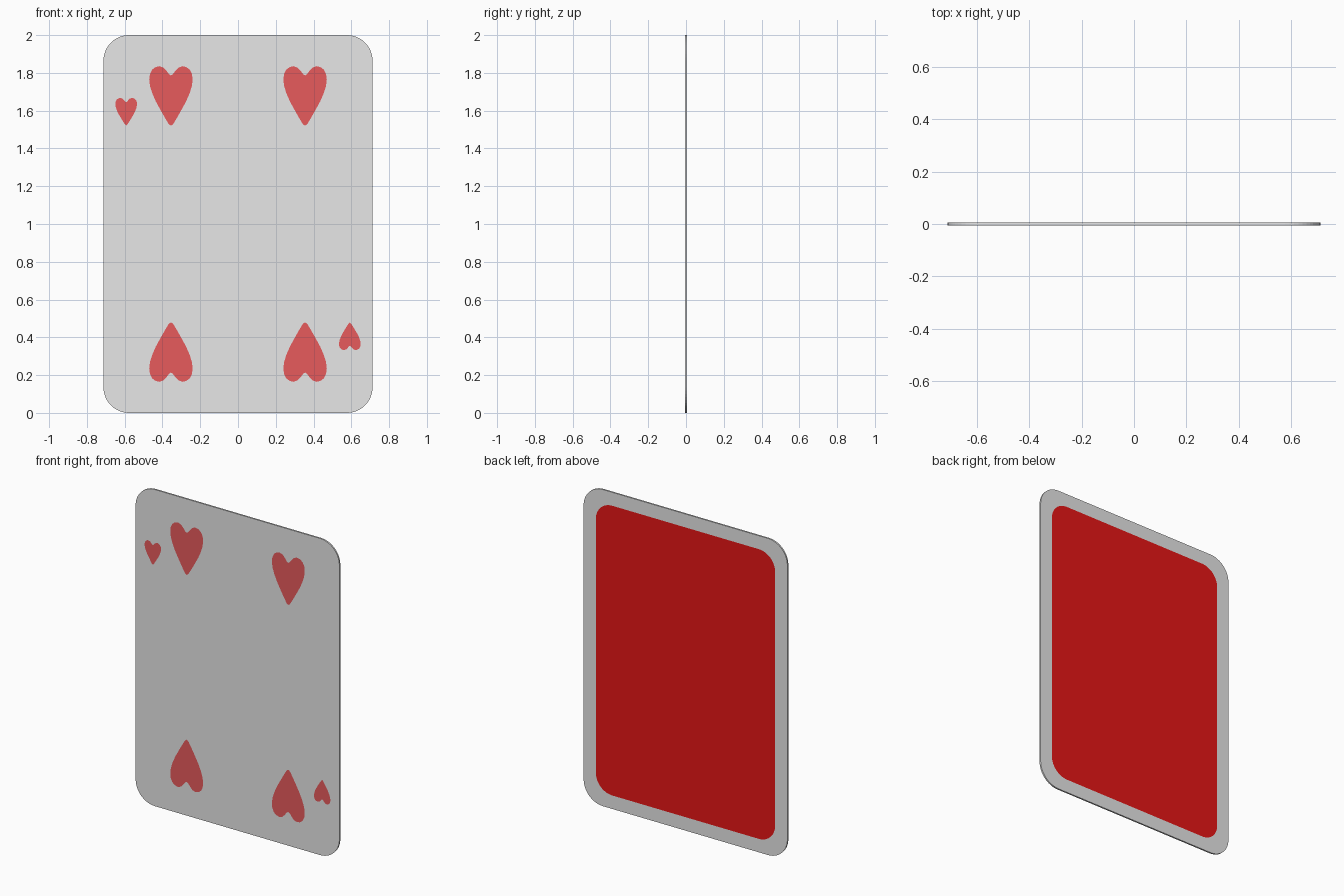
import bpy, bmesh, math
from mathutils import Vector

if "Cube" in bpy.data.objects:
    bpy.data.objects.remove(bpy.data.objects["Cube"])

W, H, T = 1.424, 2.0, 0.01      # card width, height, thickness
FRONT, BACK = -T / 2, T / 2


def material(name, rgb):
    m = bpy.data.materials.new(name)
    m.diffuse_color = (*rgb, 1)
    m.use_nodes = True
    m.node_tree.nodes["Principled BSDF"].inputs["Base Color"].default_value = m.diffuse_color
    return m


paper = material("card white", (0.85, 0.85, 0.85))
pip_red = material("pip red", (0.83, 0.108, 0.112))
back_red = material("back red", (0.83, 0.008, 0.008))


def rounded_rect(w, h, r, seg=12):
    """Outline points (x, z) centred on the card, counter-clockwise from the front."""
    pts = []
    for q, (sx, sz) in enumerate([(1, 1), (-1, 1), (-1, -1), (1, -1)]):
        for i in range(seg + 1):
            a = math.pi / 2 * (q + i / seg)
            pts.append((sx * (w / 2 - r) + r * math.cos(a),
                        H / 2 + sz * (h / 2 - r) + r * math.sin(a)))
    return pts


# right half of a heart, in half widths and half heights, from tip to notch
HALF = [(0.10, -0.95), (0.25, -0.77), (0.46, -0.50), (0.70, -0.18), (0.86, 0.09),
        (0.96, 0.32), (1.0, 0.54), (0.97, 0.73), (0.87, 0.88), (0.71, 0.97),
        (0.52, 1.0), (0.34, 0.95), (0.19, 0.83), (0.09, 0.73)]


def heart(cx, cz, w, h, s):
    """Heart outline; s = -1 turns it upside down."""
    unit = [(0, -1)] + HALF + [(0, 0.69)] + [(-x, z) for x, z in reversed(HALF)]
    return [(cx + s * x * w / 2, cz + s * z * h / 2) for x, z in unit]


def loop(bm, pts, y):
    return [bm.verts.new((x, y, z)) for x, z in pts]


def ring_edges(bm, verts):
    return [bm.edges.new((verts[i - 1], verts[i])) for i in range(len(verts))]


def finish(bm, name, mat):
    me = bpy.data.meshes.new(name)
    bm.to_mesh(me)
    bm.free()
    me.materials.append(mat)
    ob = bpy.data.objects.new(name, me)
    bpy.context.collection.objects.link(ob)
    return ob


def flat_plate(name, pts, y, direction, mat):
    bm = bmesh.new()
    f = bm.faces.new(loop(bm, pts, y))
    f.normal_update()
    if f.normal.y * direction < 0:
        f.normal_flip()
    bmesh.ops.triangulate(bm, faces=[f])
    return finish(bm, name, mat)


# heart outlines: each one repeated turned half a circle about the card centre
hearts = []
for cx, cz, w, h in [(-0.355, 1.678, 0.23, 0.315), (0.355, 1.678, 0.23, 0.315),
                     (-0.592, 1.595, 0.115, 0.145)]:
    hearts += [heart(cx, cz, w, h, 1), heart(-cx, H - cz, w, h, -1)]

# card body: front face with heart openings, rim walls, back border
outline = rounded_rect(W, H, 0.135)
panel = rounded_rect(W - 0.17, H - 0.17, 0.115)
bm = bmesh.new()
front = loop(bm, outline, FRONT)
edges = ring_edges(bm, front)
for pts in hearts:
    edges += ring_edges(bm, loop(bm, pts, FRONT))
bmesh.ops.triangle_fill(bm, use_beauty=True, edges=edges, normal=Vector((0, -1, 0)))
for f in bm.faces:
    f.normal_update()
    if f.normal.y > 0:
        f.normal_flip()
back = loop(bm, outline, BACK)
inner = loop(bm, panel, BACK)
for i in range(len(front)):
    bm.faces.new((front[i], front[i - 1], back[i - 1], back[i]))
    bm.faces.new((back[i], back[i - 1], inner[i - 1], inner[i]))
finish(bm, "card_body", paper)

# hearts filling the openings, and the coloured back panel
for i, pts in enumerate(hearts):
    flat_plate(f"heart_pip_{i + 1}", pts, FRONT, -1, pip_red)
flat_plate("back_panel", panel, BACK, 1, back_red)
